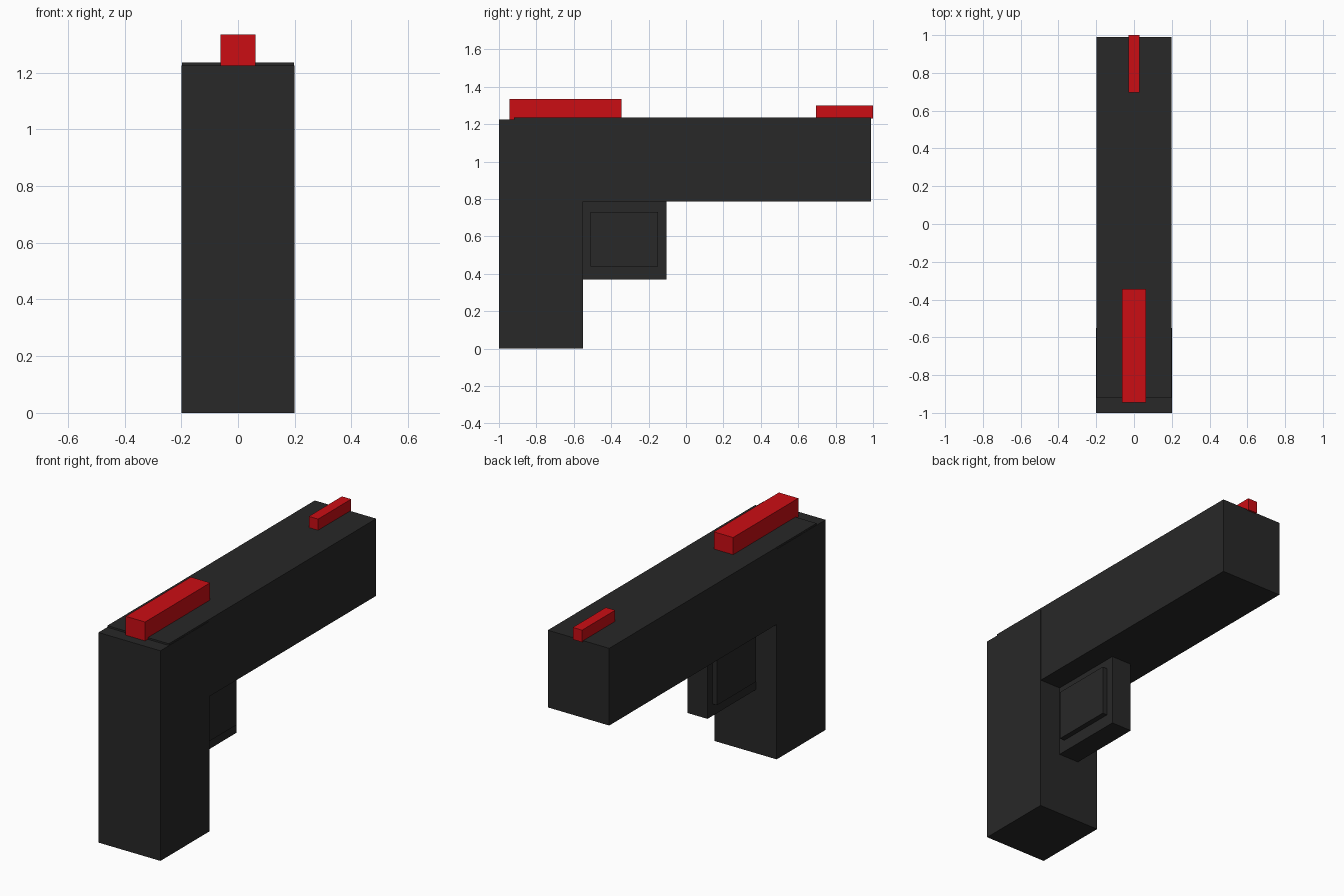
import bpy
import bmesh
from mathutils import Vector

if "Cube" in bpy.data.objects:
    bpy.data.objects.remove(bpy.data.objects["Cube"])


def material(name, rgb):
    mat = bpy.data.materials.new(name)
    mat.diffuse_color = (*rgb, 1.0)
    mat.use_nodes = True
    mat.node_tree.nodes["Principled BSDF"].inputs["Base Color"].default_value = mat.diffuse_color
    return mat


def box(name, half_x, y, z, mat):
    """Box centred on x = 0, given its half width and y / z ranges."""
    bm = bmesh.new()
    bmesh.ops.create_cube(bm, size=1.0)
    bmesh.ops.scale(bm, verts=bm.verts, vec=Vector((2 * half_x, y[1] - y[0], z[1] - z[0])))
    mesh = bpy.data.meshes.new(name)
    bm.to_mesh(mesh)
    bm.free()
    mesh.materials.append(mat)
    obj = bpy.data.objects.new(name, mesh)
    obj.location = (0, sum(y) / 2, sum(z) / 2)
    bpy.context.collection.objects.link(obj)
    return obj


dark = material("dark_body", (0.021, 0.021, 0.021))
red = material("red_sight", (0.6, 0.004, 0.007))

# Main body: upright grip and long barrel
box("grip", 0.2, (-1.0, -0.55), (0.0, 1.225), dark)
box("barrel", 0.198, (-0.92, 0.99), (0.785, 1.235), dark)

# Trigger guard block with a panel standing proud on both sides
box("trigger_guard", 0.065, (-0.55, -0.105), (0.37, 0.785), dark)
box("trigger_panel", 0.095, (-0.51, -0.15), (0.44, 0.73), dark)

# Sights on top
box("rear_sight", 0.0625, (-0.945, -0.345), (1.225, 1.335), red)
box("front_sight", 0.03, (0.695, 1.0), (1.23, 1.3), red)
